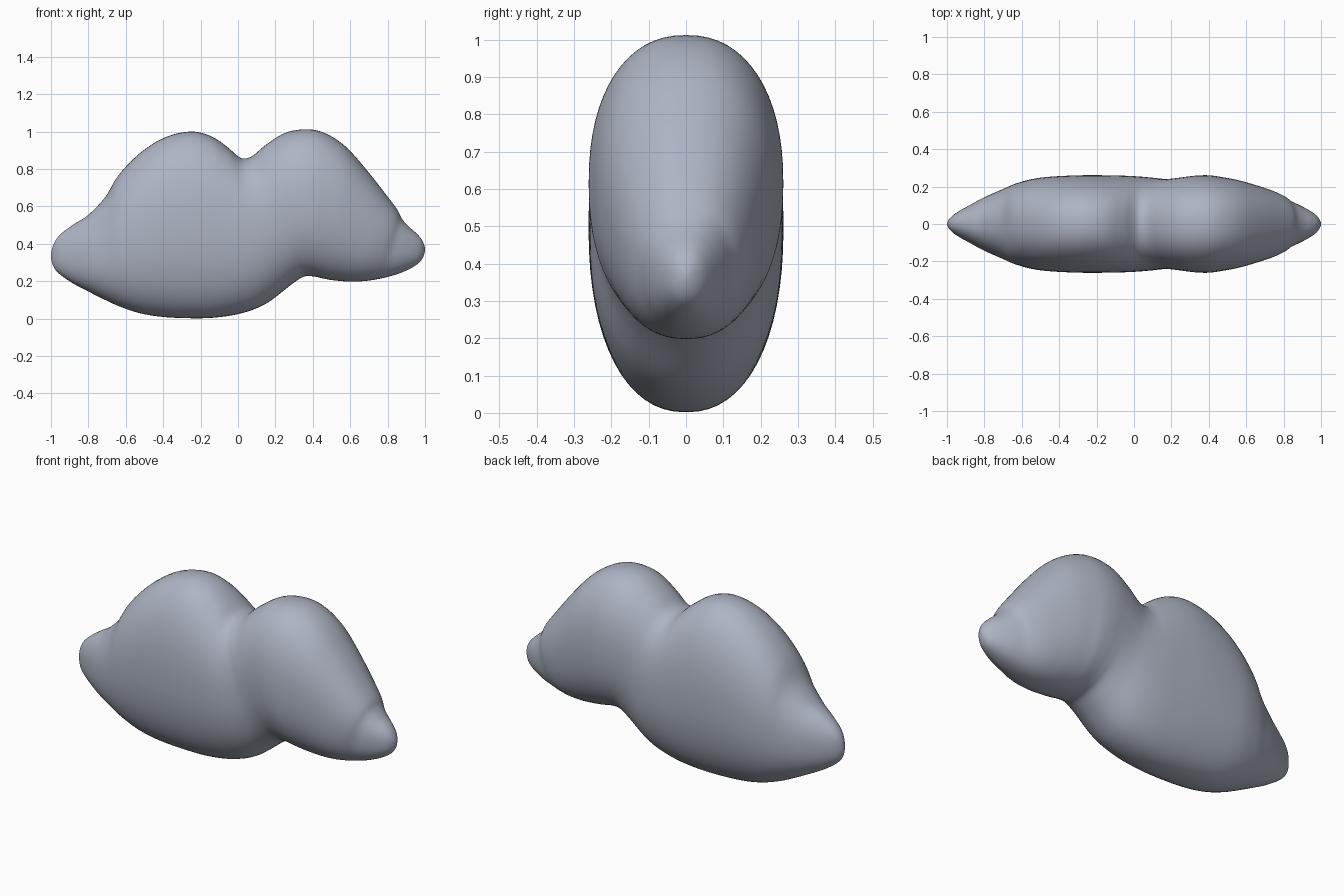
import bpy, bmesh, math
from mathutils import Vector

cube = bpy.data.objects.get("Cube")
if cube:
    bpy.data.objects.remove(cube)

SEGMENTS = 64
STEPS = 5
ROUNDNESS = 2 / 2.25

# Tilted sections along the cloud: top x, top z, bottom x, bottom z, half depth
SECTIONS = [
    (-1, .335, -1, .335, 0),
    (-.985, .4, -.985, .275, .03),
    (-.95, .45, -.95, .235, .06),
    (-.88, .503, -.88, .187, .1),
    (-.8, .555, -.8, .145, .143),
    (-.71, .65, -.7, .095, .185),
    (-.64, .765, -.62, .06, .217),
    (-.53, .88, -.52, .028, .244),
    (-.4, .965, -.4, .009, .256),
    (-.26, 1, -.25, .002, .261),
    (-.15, .978, -.12, .006, .26),
    (-.06, .92, .02, .029, .257),
    (0, .868, .15, .08, .25),
    (.035, .856, .28, .178, .241),
    (.08, .872, .345, .222, .243),
    (.15, .93, .385, .227, .25),
    (.25, .992, .42, .223, .259),
    (.36, 1.012, .45, .216, .26),
    (.46, .994, .49, .208, .25),
    (.57, .925, .54, .202, .235),
    (.68, .805, .59, .198, .212),
    (.79, .665, .65, .199, .183),
    (.85, .585, .71, .205, .155),
    (.876, .535, .78, .218, .125),
    (.91, .495, .86, .241, .1),
    (.955, .455, .935, .275, .068),
    (.985, .418, .98, .312, .038),
    (1, .367, 1, .367, 0),
]


def spline(a, b, c, d, t):
    """Smooth curve from b to c."""
    return [q + t / 2 * (r - p + t * (2 * p - 5 * q + 4 * r - s + t * (3 * (q - r) + s - p)))
            for p, q, r, s in zip(a, b, c, d)]


def signed_power(v):
    return math.copysign(abs(v) ** ROUNDNESS, v)


def ring(bm, section):
    """Rounded oval hung between a top point and a bottom point."""
    tx, tz, bx, bz, depth = section
    top, bottom = Vector((tx, 0, tz)), Vector((bx, 0, bz))
    middle, reach = (top + bottom) / 2, (top - bottom) / 2
    verts = []
    for i in range(SEGMENTS):
        angle = math.tau * i / SEGMENTS
        side = Vector((0, depth * signed_power(math.sin(angle)), 0))
        verts.append(bm.verts.new(middle + reach * signed_power(math.cos(angle)) + side))
    return verts


# Cloud body: loft through all sections, closed to a point at each tip
bm = bmesh.new()
rows = []
last = len(SECTIONS) - 1
for k in range(last):
    pts = [SECTIONS[min(max(k + j, 0), last)] for j in (-1, 0, 1, 2)]
    # Mirror the depth past each tip so the ends stay blunt
    if k == 0:
        pts[0] = (*SECTIONS[1][2:4], *SECTIONS[1][:2], -SECTIONS[1][4])
    if k == last - 1:
        pts[3] = (*SECTIONS[-2][2:4], *SECTIONS[-2][:2], -SECTIONS[-2][4])
    for s in range(STEPS):
        if k or s:
            rows.append(ring(bm, spline(*pts, s / STEPS)))
tips = [bm.verts.new((s[0], 0, s[1])) for s in (SECTIONS[0], SECTIONS[-1])]
for i in range(SEGMENTS):
    j = (i + 1) % SEGMENTS
    for a, b in zip(rows, rows[1:]):
        bm.faces.new((a[i], b[i], b[j], a[j]))
    bm.faces.new((tips[0], rows[0][i], rows[0][j]))
    bm.faces.new((tips[1], rows[-1][j], rows[-1][i]))
bmesh.ops.recalc_face_normals(bm, faces=bm.faces[:])
for face in bm.faces:
    face.smooth = True
mesh = bpy.data.meshes.new("cloud_body")
bm.to_mesh(mesh)
bm.free()
cloud = bpy.data.objects.new("cloud_body", mesh)
bpy.context.collection.objects.link(cloud)

# Soft grey-blue colour
grey = bpy.data.materials.new("cloud_grey")
grey.use_nodes = True
colour = (.42, .46, .55, 1)
grey.diffuse_color = colour
grey.node_tree.nodes["Principled BSDF"].inputs["Base Color"].default_value = colour
mesh.materials.append(grey)
